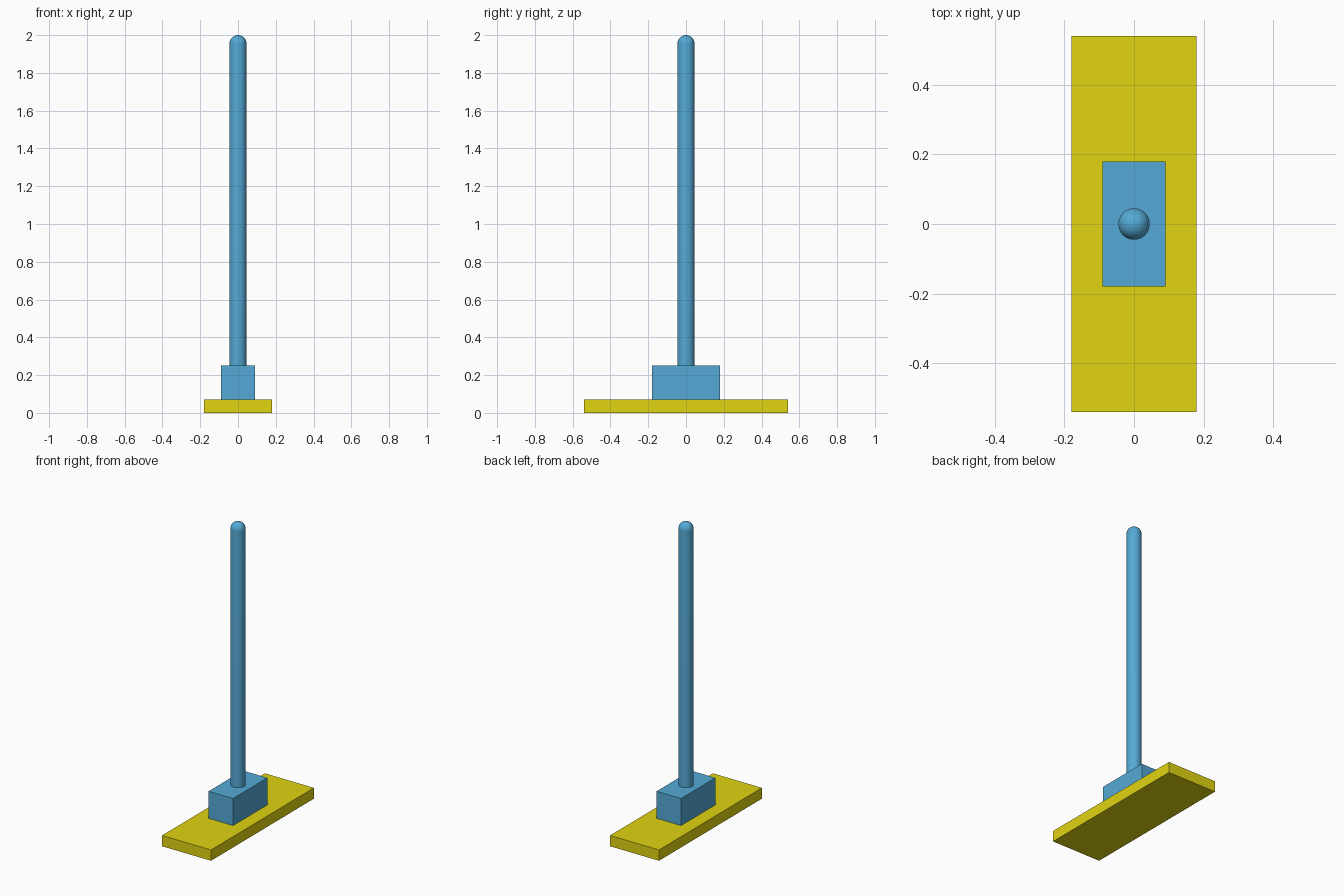
import bpy, bmesh, math

if "Cube" in bpy.data.objects:
    bpy.data.objects.remove(bpy.data.objects["Cube"])


def material(name, color):
    m = bpy.data.materials.new(name)
    m.diffuse_color = color
    m.use_nodes = True
    m.node_tree.nodes["Principled BSDF"].inputs["Base Color"].default_value = m.diffuse_color
    return m


def finish(bm, name, mat):
    bmesh.ops.recalc_face_normals(bm, faces=bm.faces)
    mesh = bpy.data.meshes.new(name)
    bm.to_mesh(mesh)
    bm.free()
    mesh.materials.append(mat)
    obj = bpy.data.objects.new(name, mesh)
    bpy.context.collection.objects.link(obj)
    return obj


def box(name, size, z_bottom, mat):
    bm = bmesh.new()
    bmesh.ops.create_cube(bm, size=1)
    bmesh.ops.scale(bm, vec=size, verts=bm.verts)
    bmesh.ops.translate(bm, vec=(0, 0, z_bottom + size[2] / 2), verts=bm.verts)
    return finish(bm, name, mat)


blue = material("blue", (0.09, 0.40, 0.67, 1))
yellow = material("yellow", (0.75, 0.66, 0.006, 1))

# Flat head and the socket block on top of it
box("head_plate", (0.36, 1.08, 0.072), 0, yellow)
box("handle_socket", (0.18, 0.36, 0.18), 0.072, blue)

# Long handle with a domed tip, spun from a half profile
R, BOTTOM, TOP, RINGS = 0.045, 0.252, 2.0, 10
profile = [(0, BOTTOM), (R, BOTTOM)]
for i in range(RINGS + 1):
    a = math.pi / 2 * i / RINGS
    profile.append((R * math.cos(a), TOP - R + R * math.sin(a)))
bm = bmesh.new()
verts = [bm.verts.new((r, 0, z)) for r, z in profile]
edges = [bm.edges.new(pair) for pair in zip(verts, verts[1:])]
bmesh.ops.spin(bm, geom=verts + edges, cent=(0, 0, 0), axis=(0, 0, 1),
               angle=math.tau, steps=40)
bmesh.ops.remove_doubles(bm, verts=bm.verts, dist=1e-5)
handle = finish(bm, "handle", blue)

bpy.context.view_layer.objects.active = handle
handle.select_set(True)
bpy.ops.object.shade_smooth_by_angle(angle=math.radians(35))
